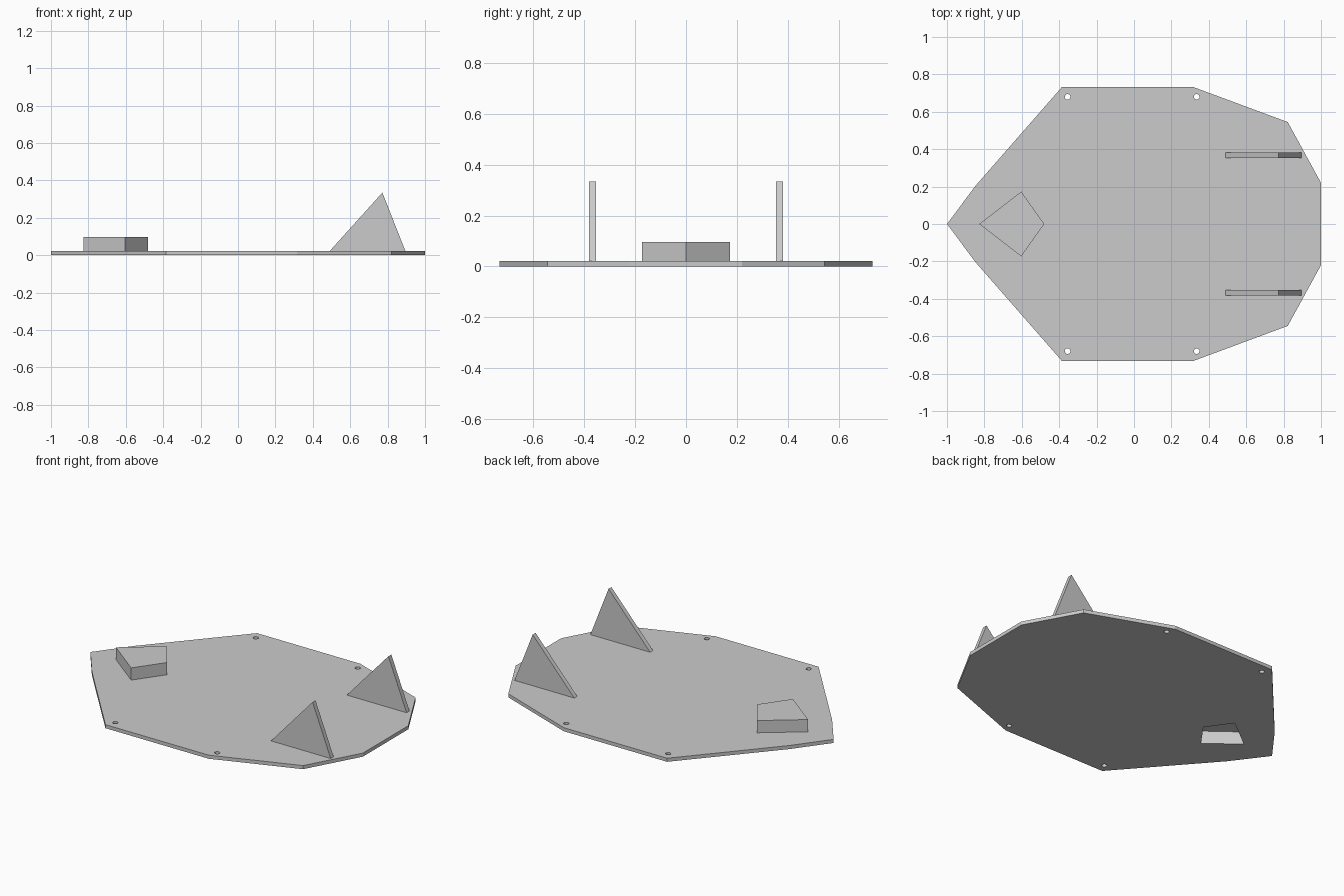
import bpy, bmesh
from mathutils import Matrix, Vector

if "Cube" in bpy.data.objects:
    bpy.data.objects.remove(bpy.data.objects["Cube"])

THICK = 0.022          # deck thickness
CANOPY_TOP = 0.097
WALL = 0.019

grey = bpy.data.materials.new("plain grey")
grey.use_nodes = True
grey.diffuse_color = (0.6, 0.6, 0.6, 1)
grey.node_tree.nodes["Principled BSDF"].inputs["Base Color"].default_value = (0.6, 0.6, 0.6, 1)


def prism(name, points, offset):
    """Extrude a flat polygon along an offset vector."""
    bm = bmesh.new()
    face = bm.faces.new([bm.verts.new(p) for p in points])
    ext = bmesh.ops.extrude_face_region(bm, geom=[face])
    top = [v for v in ext["geom"] if isinstance(v, bmesh.types.BMVert)]
    bmesh.ops.translate(bm, verts=top, vec=offset)
    bmesh.ops.recalc_face_normals(bm, faces=bm.faces)
    mesh = bpy.data.meshes.new(name)
    bm.to_mesh(mesh)
    bm.free()
    mesh.materials.append(grey)
    obj = bpy.data.objects.new(name, mesh)
    bpy.context.collection.objects.link(obj)
    return obj


def cut(target, cutter):
    """Subtract the cutter and keep it hidden as a helper."""
    mod = target.modifiers.new("cut", 'BOOLEAN')
    mod.operation = 'DIFFERENCE'
    mod.solver = 'EXACT'
    mod.object = cutter
    bpy.context.view_layer.objects.active = target
    bpy.ops.object.modifier_apply(modifier=mod.name)


def mirrored(half):
    """Close a half outline across the x axis."""
    return half + [(x, -y) for x, y in reversed(half) if y > 0]


def flat(outline, z):
    return [(x, y, z) for x, y in outline]


# Deck: faceted plate with a pointed nose
deck_outline = mirrored([(-1, 0), (-0.845, 0.207), (-0.385, 0.733), (0.315, 0.733),
                         (0.822, 0.545), (1, 0.22)])
deck = prism("deck", flat(deck_outline, 0), (0, 0, THICK))

# Canopy: kite-shaped block, hollow from below
front, side, rear = (-0.827, 0), (-0.603, 0.173), (-0.48, 0)
kite = mirrored([front, side, rear])
canopy = prism("canopy", flat(kite, THICK), (0, 0, CANOPY_TOP - THICK))

# Pocket: the kite inset by the wall thickness
a, b, c = Vector(front), Vector(side), Vector(rear)
inset_front = a.x + WALL * (b - a).length / b.y
inset_rear = c.x - WALL * (b - c).length / b.y
scale = (inset_rear - inset_front) / (c.x - a.x)
inner = [(inset_front + (x - a.x) * scale, y * scale) for x, y in kite]
pocket = prism("pocket_cutter", flat(inner, -0.1), (0, 0, CANOPY_TOP - WALL + 0.1))
cut(deck, pocket)
cut(canopy, pocket)
bpy.data.objects.remove(pocket)

# Mounting holes
for x in (-0.355, 0.335):
    for y in (-0.68, 0.68):
        bm = bmesh.new()
        bmesh.ops.create_cone(bm, cap_ends=True, segments=24, radius1=0.015, radius2=0.015,
                              depth=0.2, matrix=Matrix.Translation((x, y, 0)))
        mesh = bpy.data.meshes.new("hole_cutter")
        bm.to_mesh(mesh)
        bm.free()
        mesh.materials.append(grey)
        drill = bpy.data.objects.new("hole_cutter", mesh)
        bpy.context.collection.objects.link(drill)
        cut(deck, drill)
        bpy.data.objects.remove(drill)

# Twin tail fins
FIN = 0.028
for name, y in (("left_fin", -0.367), ("right_fin", 0.367)):
    y -= FIN / 2
    prism(name, [(0.49, y, THICK), (0.895, y, THICK), (0.772, y, 0.335)], (0, FIN, 0))
